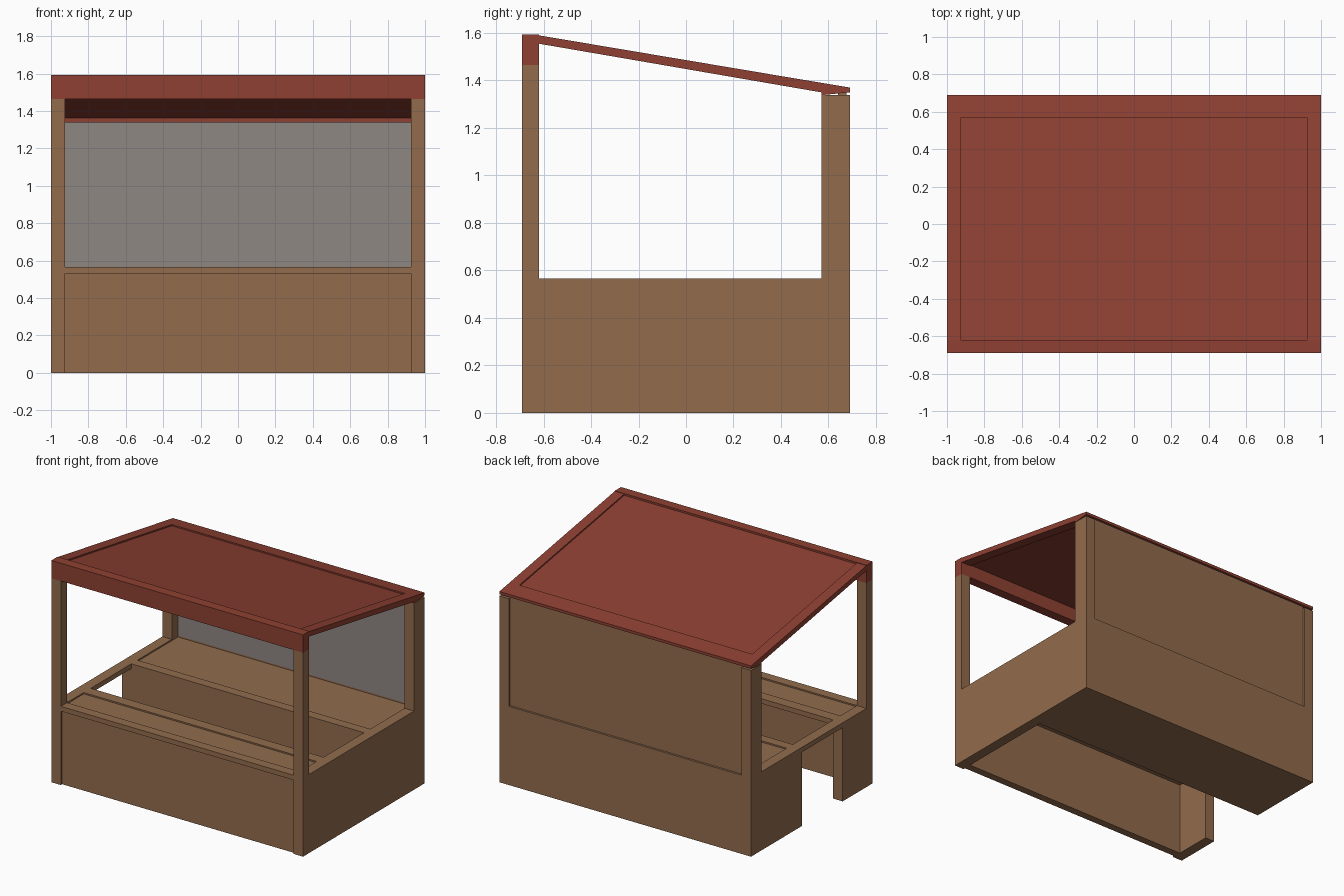
import bpy
import bmesh

if "Cube" in bpy.data.objects:
    bpy.data.objects.remove(bpy.data.objects["Cube"])


def srgb(r, g, b):
    def lin(c):
        c /= 255
        return c / 12.92 if c <= 0.04045 else ((c + 0.055) / 1.055) ** 2.4
    return (lin(r), lin(g), lin(b), 1)


def material(name, rgb):
    m = bpy.data.materials.new(name)
    m.diffuse_color = srgb(*rgb)
    m.use_nodes = True
    m.node_tree.nodes["Principled BSDF"].inputs["Base Color"].default_value = m.diffuse_color
    return m


wood = material("brown wood", (146, 108, 77))
red = material("roof red", (142, 64, 50))
grey = material("panel grey", (143, 135, 130))


def prism(name, profile, x0, x1, mat):
    """Extrude a (y, z) profile along x."""
    bm = bmesh.new()
    face = bm.faces.new([bm.verts.new((x0, y, z)) for y, z in profile])
    ext = bmesh.ops.extrude_face_region(bm, geom=[face])
    verts = [v for v in ext["geom"] if isinstance(v, bmesh.types.BMVert)]
    bmesh.ops.translate(bm, vec=(x1 - x0, 0, 0), verts=verts)
    bmesh.ops.recalc_face_normals(bm, faces=bm.faces)
    mesh = bpy.data.meshes.new(name)
    bm.to_mesh(mesh)
    bm.free()
    mesh.materials.append(mat)
    ob = bpy.data.objects.new(name, mesh)
    bpy.context.collection.objects.link(ob)
    return ob


def box(name, x, y, z, mat=wood):
    return prism(name, [(y[0], z[0]), (y[1], z[0]), (y[1], z[1]), (y[0], z[1])],
                 x[0], x[1], mat)


W, D, IN = 1.0, 0.69, 0.925       # half width, half depth, inner half width
TOP, UNDER = 0.565, 0.53          # counter top and underside
FY, BY = -0.62, 0.57              # inner faces of front and back posts
GAP0, GAP1 = -0.35, 0.11          # walkway between the counters

# Corner posts, bars along the sides, and the roof side rails
for side, s in (("left", -1), ("right", 1)):
    xs = sorted((s * IN, s * W))
    box(side + "_front_post", xs, (-D, FY), (TOP, 1.465))
    box(side + "_back_post", xs, (BY, D), (TOP, 1.338))
    box(side + "_top_bar", xs, (-D, D), (UNDER, TOP))
    prism(side + "_roof_rail",
          [(FY, 1.555), (BY, 1.35), (BY, 1.39), (FY, 1.59)], xs[0], xs[1], red)

# Front counter: side ends, recessed panel, framed top
box("right_wall", (IN, W), (-D, GAP1), (0, UNDER))
box("left_front_wall", (-W, -IN), (-D, GAP0), (0, UNDER))
box("front_panel", (-IN, IN), (-D + 0.015, FY), (0, UNDER))
box("front_counter_front_rim", (-IN, IN), (-D, FY), (UNDER, TOP))
box("front_counter_top", (-IN, IN), (FY, -0.43), (UNDER, TOP - 0.01))
box("front_counter_back_rim", (-IN, IN), (-0.43, GAP0), (UNDER, TOP))

# Rear cabinet with framed top
box("rear_cabinet", (-W, W), (GAP1, D), (0, UNDER))
box("rear_counter_front_rim", (-IN, IN), (GAP1, 0.18), (UNDER, TOP))
box("rear_counter_top", (-IN, IN), (0.18, 0.64), (UNDER, TOP - 0.01))
box("rear_counter_back_rim", (-IN, IN), (0.64, D), (UNDER, TOP))

# Back panel: brown outside, grey inside
panel = box("back_panel", (-IN, IN), (0.64, D - 0.015), (TOP, 1.35))
panel.data.materials.append(grey)
for f in panel.data.polygons:
    if f.normal.y < -0.5:
        f.material_index = 1

# Roof: front beam, back beam, slightly recessed sloping panel
box("front_roof_beam", (-W, W), (-D, FY), (1.465, 1.593), red)
prism("back_roof_beam", [(BY, 1.338), (D, 1.35), (D, 1.37), (BY, 1.39)], -W, W, red)
prism("roof_panel", [(FY, 1.562), (BY, 1.362), (BY, 1.38), (FY, 1.58)], -IN, IN, red)
